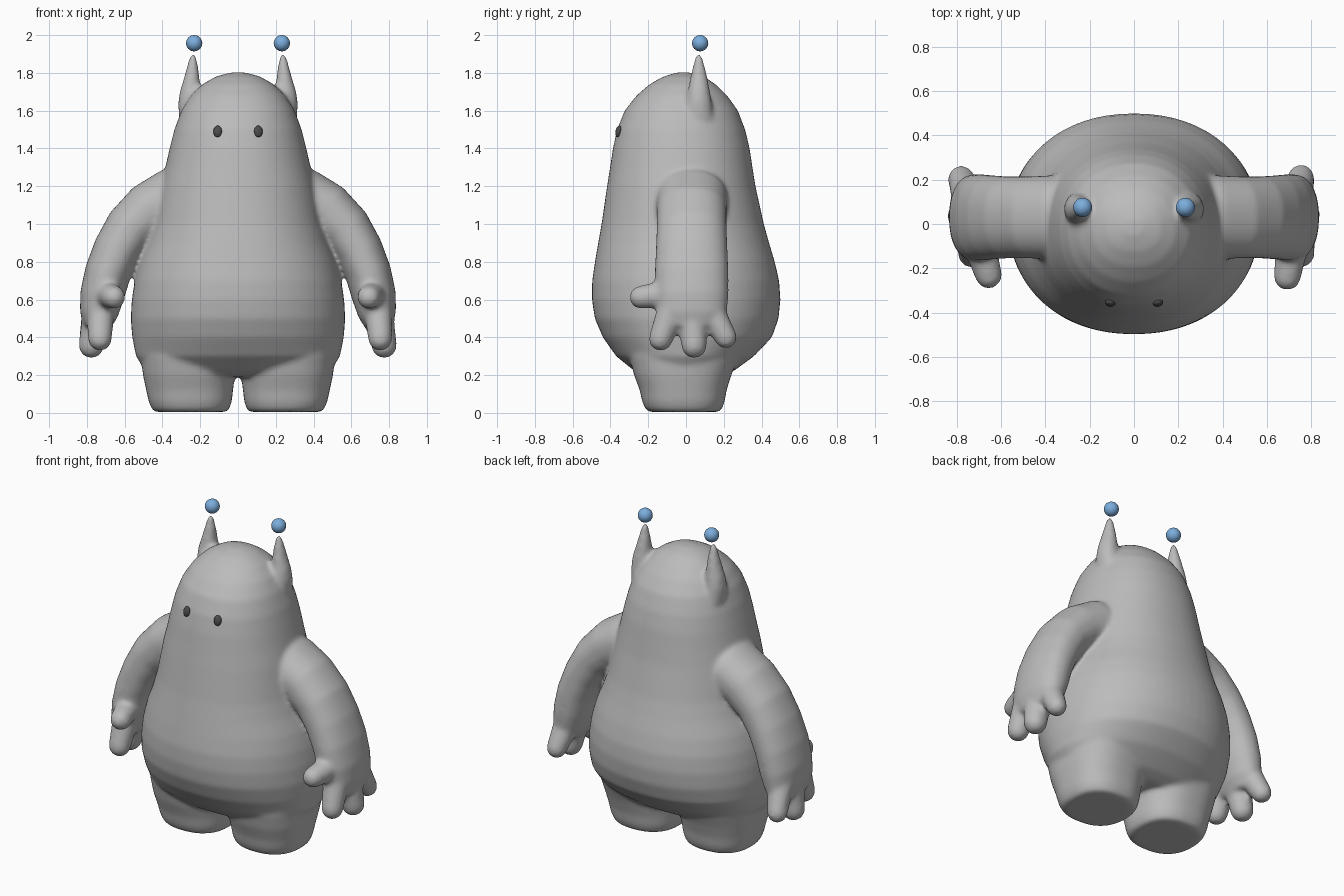
import bpy, bmesh, math
from mathutils import Vector, Matrix

if "Cube" in bpy.data.objects:
    bpy.data.objects.remove(bpy.data.objects["Cube"])


def material(name, rgb):
    m = bpy.data.materials.new(name)
    m.diffuse_color = (*rgb, 1)
    m.use_nodes = True
    m.node_tree.nodes["Principled BSDF"].inputs["Base Color"].default_value = m.diffuse_color
    return m


GREY = material("soft grey", (0.50, 0.50, 0.50))
DARK = material("dark grey", (0.07, 0.07, 0.07))
BLUE = material("sky blue", (0.20, 0.42, 0.72))


def loft(bm, rings, n=40, power=2.0):
    """Closed skin through rings given as (centre, half axis u, half axis v)."""
    def bend(t):
        return math.copysign(abs(t) ** (2 / power), t)
    loops = []
    for c, u, v in rings:
        angles = [2 * math.pi * i / n for i in range(n)]
        loops.append([bm.verts.new(c + u * bend(math.cos(a)) + v * bend(math.sin(a)))
                      for a in angles])
    for a, b in zip(loops, loops[1:]):
        for i in range(n):
            j = (i + 1) % n
            bm.faces.new((a[i], a[j], b[j], b[i]))
    bm.faces.new(loops[0][::-1])
    bm.faces.new(loops[-1])


def upright(rows):
    """Horizontal rings from rows of (z, centre x, half width, y front, y back)."""
    return [(Vector((x, (f + b) / 2, z)), Vector((w, 0, 0)), Vector((0, (b - f) / 2, 0)))
            for z, x, w, f, b in rows]


def capsule(bm, a, b, ra, rb):
    """Finger shape with round ends."""
    a, b = Vector(a), Vector(b)
    d = (b - a).normalized()
    u = d.orthogonal().normalized()
    v = d.cross(u)
    steps = [math.radians(t) for t in (85, 65, 45, 25, 0)]
    rings = [(a - d * ra * math.sin(t), ra * math.cos(t)) for t in steps]
    rings += [(b + d * rb * math.sin(t), rb * math.cos(t)) for t in reversed(steps)]
    loft(bm, [(c, u * r, v * r) for c, r in rings], 20)


bm = bmesh.new()

# Torso and head
torso = [
    (0.19, 0, 0.40, -0.20, 0.18), (0.22, 0, 0.49, -0.27, 0.25), (0.30, 0, 0.54, -0.37, 0.36),
    (0.40, 0, 0.56, -0.44, 0.455), (0.50, 0, 0.568, -0.483, 0.49), (0.60, 0, 0.562, -0.498, 0.50),
    (0.70, 0, 0.547, -0.497, 0.493), (0.80, 0, 0.52, -0.482, 0.47), (0.90, 0, 0.48, -0.465, 0.44),
    (1.00, 0, 0.45, -0.447, 0.412), (1.20, 0, 0.41, -0.418, 0.368), (1.30, 0, 0.385, -0.402, 0.352),
    (1.40, 0, 0.362, -0.387, 0.337), (1.50, 0, 0.337, -0.365, 0.313), (1.60, 0, 0.30, -0.325, 0.275),
    (1.68, 0, 0.25, -0.262, 0.218), (1.74, 0, 0.188, -0.193, 0.157), (1.78, 0, 0.12, -0.122, 0.095),
    (1.802, 0, 0.04, -0.05, 0.025)]
loft(bm, upright(torso), 64, 2.15)

# Arm centreline: x, z, thickness, half depth
ARM = [(0.25, 1.14, 0.17, 0.19), (0.36, 1.125, 0.165, 0.19), (0.47, 1.07, 0.15, 0.185),
       (0.57, 0.975, 0.137, 0.185), (0.64, 0.86, 0.128, 0.19), (0.69, 0.74, 0.122, 0.195),
       (0.72, 0.62, 0.117, 0.195), (0.738, 0.52, 0.10, 0.185), (0.75, 0.45, 0.07, 0.15)]

# Fingers: start, end, start radius, end radius
FINGERS = [((0.72, -0.03, 0.64), (0.675, -0.235, 0.612), 0.08, 0.062),
           ((0.735, -0.08, 0.54), (0.742, -0.135, 0.392), 0.075, 0.064),
           ((0.745, 0.03, 0.52), (0.775, 0.04, 0.357), 0.08, 0.068),
           ((0.745, 0.13, 0.54), (0.768, 0.208, 0.40), 0.075, 0.060)]

for s in (-1, 1):
    # Legs
    legs = [(0.005, 0.19, -0.195, 0.175), (0.02, 0.205, -0.215, 0.19), (0.06, 0.22, -0.232, 0.205),
            (0.12, 0.23, -0.245, 0.215), (0.20, 0.243, -0.275, 0.24), (0.30, 0.25, -0.30, 0.28),
            (0.42, 0.22, -0.30, 0.28)]
    loft(bm, upright([(z, s * (0.25 + 0.05 * min(z, 0.3)), w, f, b) for z, w, f, b in legs]), 48, 2.4)

    # Arms
    rings = []
    for i, (x, z, thick, deep) in enumerate(ARM):
        p, q = ARM[max(i - 1, 0)], ARM[min(i + 1, len(ARM) - 1)]
        t = Vector((q[0] - p[0], 0, q[1] - p[1])).normalized()
        normal = Vector((-t.z * s, 0, t.x))
        rings.append((Vector((s * x, 0.03, z)), normal * thick, Vector((0, deep, 0))))
    loft(bm, rings, 40, 2.2)

    # Hands, each turned a little
    pivot = Vector((0.73 * s, 0.02, 0))
    turn = Matrix.Rotation(math.radians(-4), 3, 'Z') if s < 0 else Matrix.Rotation(math.radians(4), 3, 'Z')
    if s < 0:
        turn = Matrix.Rotation(math.radians(4), 3, 'Z')
    for a, b, ra, rb in FINGERS:
        a, b = (pivot + turn @ (Vector((s * p[0], p[1], p[2])) - pivot) for p in (a, b))
        capsule(bm, a, b, ra, rb)

    # Horns
    horn = [(1.55, 0.262, 0.05, 0.075), (1.64, 0.257, 0.06, 0.07), (1.70, 0.252, 0.058, 0.06),
            (1.75, 0.247, 0.047, 0.051), (1.80, 0.243, 0.037, 0.041), (1.85, 0.24, 0.027, 0.029),
            (1.885, 0.238, 0.019, 0.02), (1.9, 0.238, 0.01, 0.01)]
    loft(bm, upright([(z, s * x, w, 0.068 - d, 0.068 + d) for z, x, w, d in horn]), 24)

bmesh.ops.recalc_face_normals(bm, faces=bm.faces)
mesh = bpy.data.meshes.new("body")
bm.to_mesh(mesh)
bm.free()
mesh.materials.append(GREY)
body = bpy.data.objects.new("body", mesh)
bpy.context.collection.objects.link(body)

# Fuse all parts into one soft skin
remesh = body.modifiers.new("fuse", 'REMESH')
remesh.mode = 'VOXEL'
remesh.voxel_size = 0.0125
remesh.use_smooth_shade = True
soften = body.modifiers.new("soften", 'SMOOTH')
soften.factor = 0.5
soften.iterations = 12


def ball(name, centre, radii, mat):
    bpy.ops.mesh.primitive_uv_sphere_add(segments=32, ring_count=16, radius=1, location=centre)
    o = bpy.context.object
    o.name = name
    o.scale = radii
    o.data.materials.append(mat)
    bpy.ops.object.shade_smooth()
    return o


# Eyes and floating balls
for s, side in ((-1, "left"), (1, "right")):
    eye = ball(side + "_eye", (s * 0.108, -0.357, 1.49), (0.023, 0.016, 0.031), DARK)
    eye.rotation_euler = (math.radians(-12), 0, math.radians(s * 12))
    ball(side + "_floating_ball", (s * 0.232, 0.075, 1.957), (0.043, 0.043, 0.043), BLUE)
